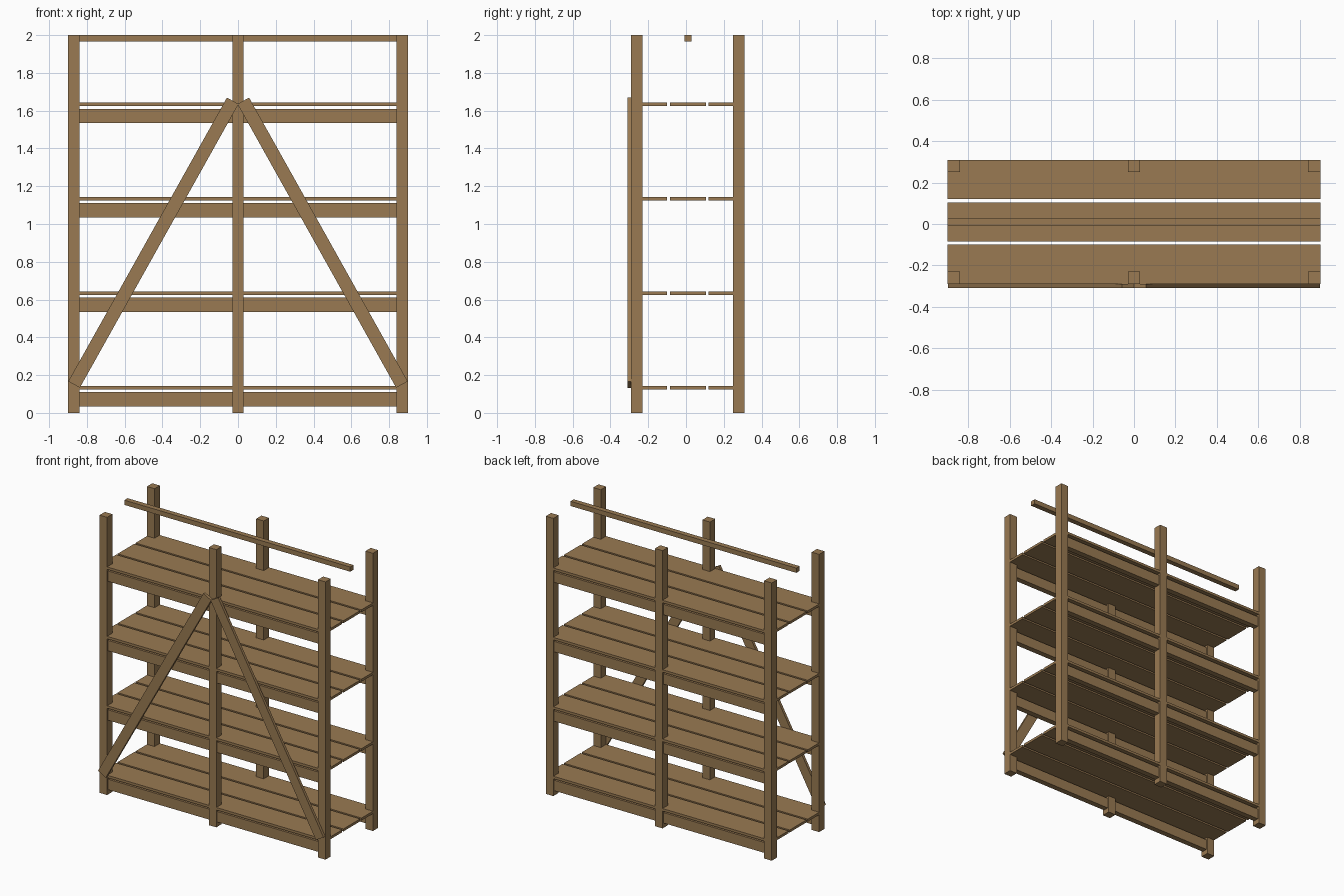
import bpy, math

if "Cube" in bpy.data.objects:
    bpy.data.objects.remove(bpy.data.objects["Cube"])

wood = bpy.data.materials.new("brown wood")
wood.diffuse_color = (0.32, 0.195, 0.085, 1)
wood.use_nodes = True
wood.node_tree.nodes["Principled BSDF"].inputs["Base Color"].default_value = wood.diffuse_color


def box(name, x, y, z):
    """Box from (min, max) ranges on each axis."""
    bpy.ops.mesh.primitive_cube_add(size=1)
    ob = bpy.context.object
    ob.name = name
    ob.location = [sum(r) / 2 for r in (x, y, z)]
    ob.scale = [r[1] - r[0] for r in (x, y, z)]
    ob.data.materials.append(wood)
    return ob


# six upright posts
for row, y in (("front", -0.26), ("back", 0.28)):
    for x in (-0.87, 0, 0.87):
        box(row + "_post", (x - 0.03, x + 0.03), (y - 0.03, y + 0.03), (0, 2))

# four shelves: three planks over a front and a back beam
for i in range(4):
    z = i * 0.5
    for y in (-0.29, -0.085, 0.12):
        box("shelf_plank", (-0.9, 0.9), (y, y + 0.19), (z + 0.125, z + 0.143))
    for row, y in (("front", -0.26), ("back", 0.28)):
        box(row + "_beam", (-0.84, 0.84), (y - 0.02, y + 0.02), (z + 0.035, z + 0.11))

# top rail
box("top_rail", (-0.9, 0.9), (-0.008, 0.029), (1.966, 2))

# diagonal front braces, leaning to the middle post
x0, z0, x1, z1 = 0.868, 0.15, 0.028, 1.652
length = math.hypot(x1 - x0, z1 - z0)
for side in (-1, 1):
    brace = box("diagonal_brace", (-0.035, 0.035), (-0.31, -0.29), (-length / 2, length / 2))
    brace.location.x = side * (x0 + x1) / 2
    brace.location.z = (z0 + z1) / 2
    brace.rotation_euler.y = -side * math.atan2(x0 - x1, z1 - z0)
